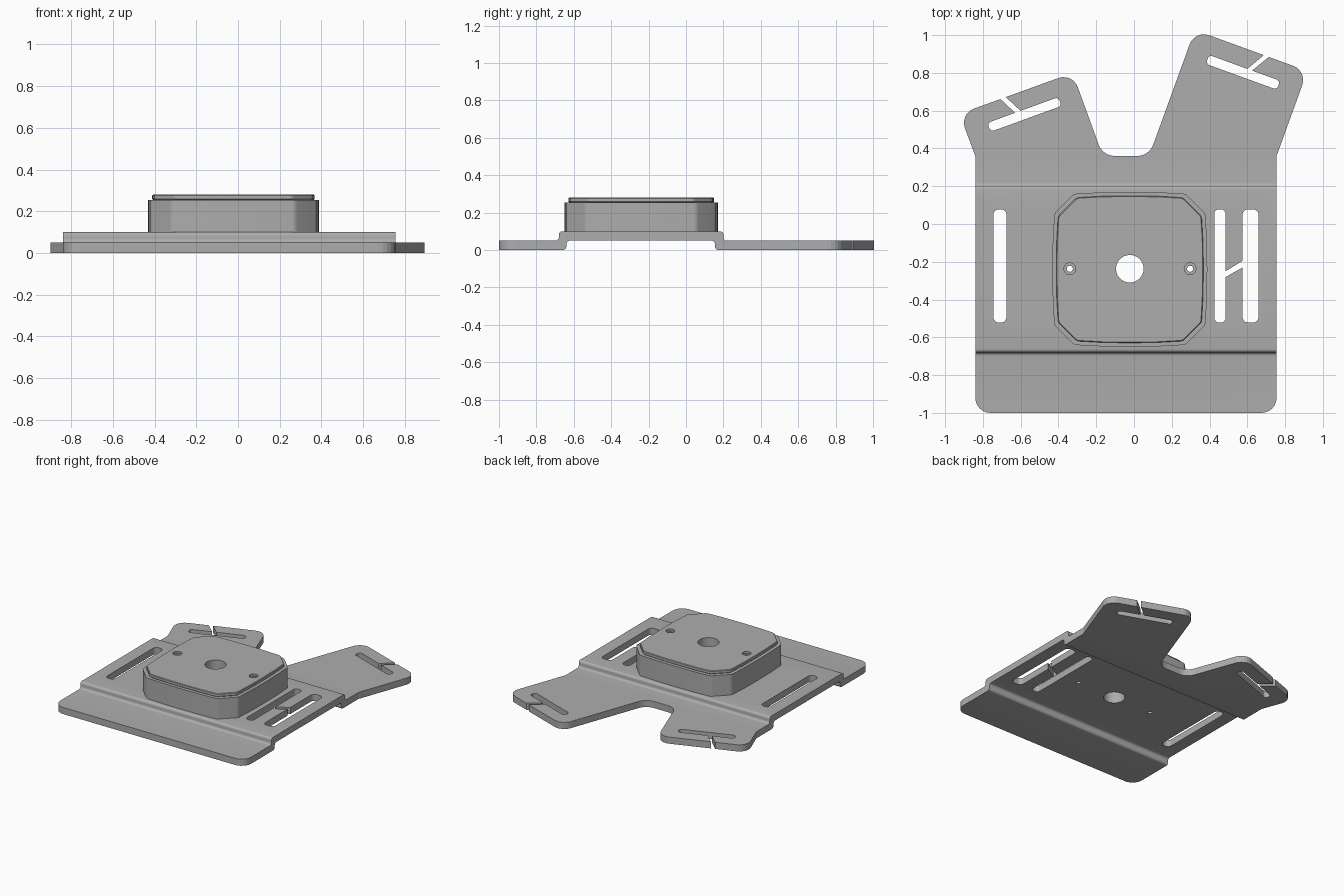
import bpy, bmesh, math
from mathutils import Vector, Matrix

if "Cube" in bpy.data.objects:
    bpy.data.objects.remove(bpy.data.objects["Cube"])

grey = bpy.data.materials.new("plain grey")
grey.use_nodes = True
COLOUR = (0.42, 0.42, 0.42, 1)
grey.diffuse_color = COLOUR
grey.node_tree.nodes["Principled BSDF"].inputs["Base Color"].default_value = COLOUR


def rounded(points, steps=6):
    """Round each (x, y, radius) corner of a polygon."""
    out = []
    for i, (x, y, r) in enumerate(points):
        p = Vector((x, y))
        if r == 0:
            out.append(p)
            continue
        a = (Vector(points[i - 1][:2]) - p).normalized()
        b = (Vector(points[(i + 1) % len(points)][:2]) - p).normalized()
        half = a.angle(b) / 2
        centre = p + (a + b).normalized() * r / math.sin(half)
        start = p + a * r / math.tan(half) - centre
        turn = start.angle_signed(p + b * r / math.tan(half) - centre)
        for k in range(steps + 1):
            out.append(centre + Matrix.Rotation(-turn * k / steps, 2) @ start)
    return out


def prism(name, outline, low, high, axes="xy"):
    """Extrude an outline along z, or along x when it lies in yz."""
    bm = bmesh.new()
    place = (lambda p, h: (p[0], p[1], h)) if axes == "xy" else (lambda p, h: (h, p[0], p[1]))
    face = bm.faces.new([bm.verts.new(place(p, low)) for p in outline])
    new = bmesh.ops.extrude_face_region(bm, geom=[face])["geom"]
    shift = Vector(place((0, 0), high - low))
    bmesh.ops.translate(bm, vec=shift, verts=[v for v in new if isinstance(v, bmesh.types.BMVert)])
    bmesh.ops.recalc_face_normals(bm, faces=bm.faces)
    mesh = bpy.data.meshes.new(name)
    bm.to_mesh(mesh)
    bm.free()
    mesh.materials.append(grey)
    obj = bpy.data.objects.new(name, mesh)
    bpy.context.collection.objects.link(obj)
    return obj


def boolean(obj, cutter, operation="DIFFERENCE"):
    mod = obj.modifiers.new(cutter.name, "BOOLEAN")
    mod.object, mod.operation, mod.solver = cutter, operation, "EXACT"
    cutter.hide_render = True
    cutter.hide_set(True)


def slot(name, x, y, length, width, angle=0, radius=0.02):
    u, v = length / 2, width / 2
    corners = [(-u, -v, radius), (u, -v, radius), (u, v, radius), (-u, v, radius)]
    turn = Matrix.Rotation(math.radians(angle), 2)
    return prism(name, [turn @ p + Vector((x, y)) for p in rounded(corners)], -0.1, 0.2)


def disc(name, x, y, r, low, high, sides=40):
    ring = [(x + r * math.cos(math.tau * i / sides), y + r * math.sin(math.tau * i / sides))
            for i in range(sides)]
    return prism(name, ring, low, high)


# Stepped base plate: bent side profile trimmed to the outline
r = 0.018
profile = [(-1.1, 0, 0), (-0.64, 0, r), (-0.64, 0.05, r), (0.155, 0.05, r), (0.155, 0, r),
           (1.1, 0, 0), (1.1, 0.05, 0), (0.2, 0.05, r), (0.2, 0.1, r), (-0.68, 0.1, r),
           (-0.68, 0.05, r), (-1.1, 0.05, 0)]
plate = prism("base_plate", rounded(profile), -1.2, 1.2, "yz")
outline = [(-0.84, -1, 0.08), (0.755, -1, 0.08), (0.755, 0.36, 0), (0.918, 0.81, 0.08),
           (0.322, 1.027, 0.08), (0.08, 0.36, 0.09), (-0.165, 0.36, 0.09),
           (-0.325, 0.80, 0.08), (-0.924, 0.583, 0.08), (-0.84, 0.36, 0)]
boolean(plate, prism("outline_cutter", rounded(outline), -0.1, 0.3), "INTERSECT")

# Strap slots
for name, *spec in (("right_side_slot", -0.71, -0.222, 0.6, 0.07, 90, 0.03),
                    ("left_inner_slot", 0.455, -0.222, 0.6, 0.06, 90, 0.025),
                    ("left_outer_slot", 0.617, -0.222, 0.6, 0.085, 90, 0.03),
                    ("right_arm_slot", -0.58, 0.58, 0.4, 0.05, 20),
                    ("left_arm_slot", 0.577, 0.803, 0.4, 0.05, -20)):
    boolean(plate, slot(name + "_cutter", *spec))

# Slanted slits that open the slots
slits = {"right_arm_slit": [(-0.748, 0.70), (-0.62, 0.58), (-0.58, 0.58), (-0.72, 0.71)],
         "left_arm_slit": [(0.575, 0.80), (0.61, 0.80), (0.77, 0.93), (0.73, 0.93)],
         "side_slit": [(0.47, -0.289), (0.59, -0.222), (0.59, -0.186), (0.47, -0.259)]}
for name, points in slits.items():
    boolean(plate, prism(name + "_cutter", points, -0.1, 0.2))


def housing_outline(scale, cx=-0.022, cy=-0.24):
    """Octagon with slightly bowed long sides."""
    quarter = [(0.41, 0, 0), (0.408, 0.15, 0), (0.4, 0.295, 0.04),
               (0.295, 0.4, 0.04), (0.15, 0.408, 0)]
    points = []
    for k in range(4):
        turn = Matrix.Rotation(math.radians(90 * k), 2)
        points += [(*(turn @ Vector(q[:2])), q[2]) for q in quarter]
    return [p * scale + Vector((cx, cy)) for p in rounded(points)]


# Housing and its lid
housing = prism("housing", housing_outline(1), 0.1, 0.255)
lid = prism("housing_lid", housing_outline(0.95), 0.255, 0.28)
bevel = lid.modifiers.new("edge", "BEVEL")
bevel.width, bevel.segments, bevel.angle_limit = 0.004, 1, math.radians(50)

# Centre bore and two screw holes through everything
for name, x, radius in (("bore", -0.022, 0.073), ("right_screw_hole", -0.34, 0.016),
                        ("left_screw_hole", 0.297, 0.016)):
    cutter = disc(name + "_cutter", x, -0.237, radius, -0.1, 0.4)
    for part in (plate, housing, lid):
        boolean(part, cutter)
    if name != "bore":
        boolean(lid, disc(name + "_counterbore", x, -0.237, 0.031, 0.266, 0.4))

# Smooth the rounded edges only
bpy.ops.object.select_all(action="DESELECT")
for part in (plate, housing, lid):
    part.select_set(True)
bpy.context.view_layer.objects.active = plate
bpy.ops.object.shade_smooth_by_angle(angle=math.radians(30))
